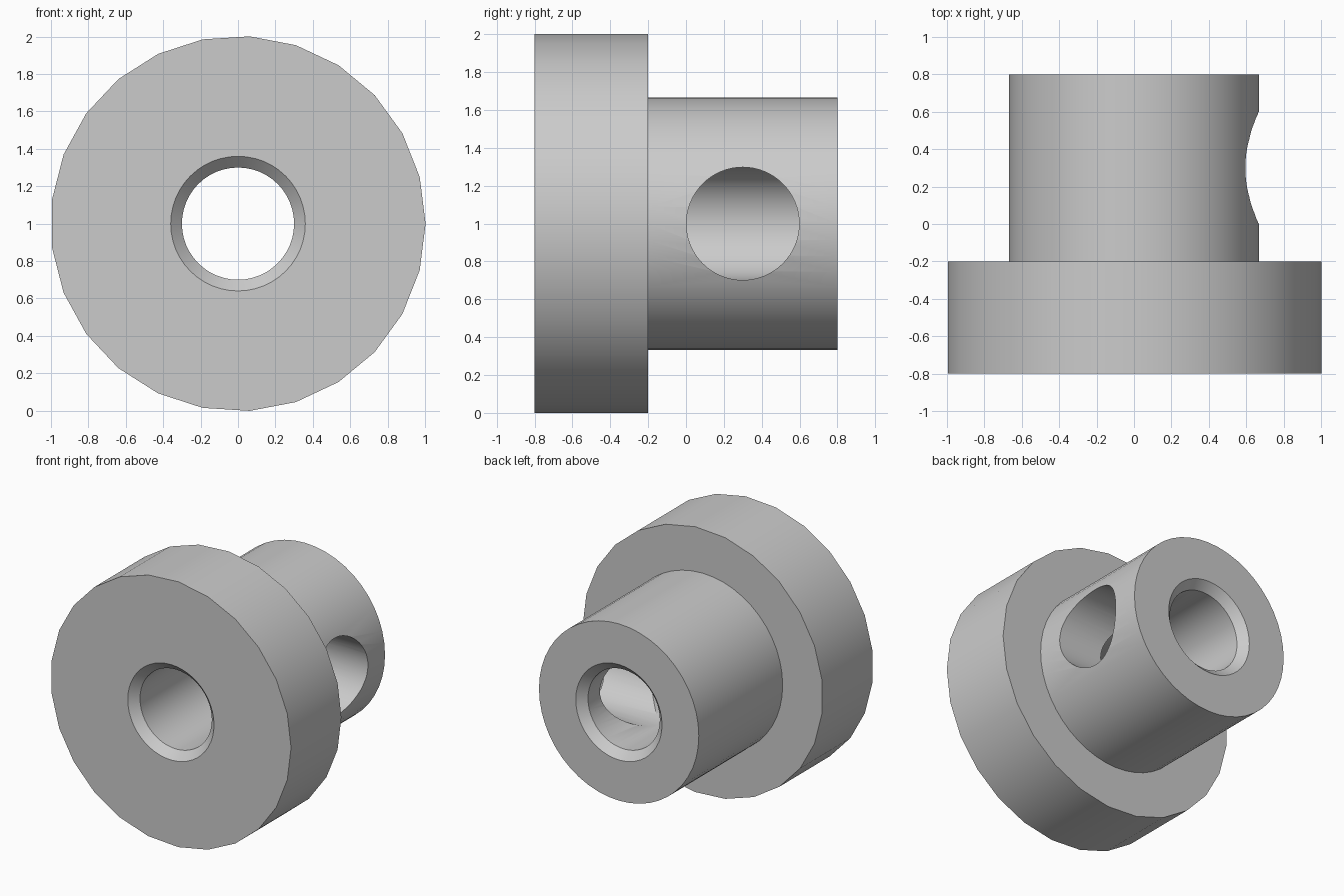
import bpy, bmesh, math
from mathutils import Matrix

cube = bpy.data.objects.get("Cube")
if cube:
    bpy.data.objects.remove(cube, do_unlink=True)

steel = bpy.data.materials.new("plain_grey")
steel.use_nodes = True
grey = (0.6, 0.6, 0.6, 1)
steel.diffuse_color = grey
steel.node_tree.nodes["Principled BSDF"].inputs["Base Color"].default_value = grey

AXIS_HEIGHT = 1.0


def turned(name, profile, sides, axis="y", offset=0.0):
    """Solid of revolution; profile is (position along axis, radius)."""
    bm = bmesh.new()
    rings = []
    for t, r in profile:
        ring = []
        for i in range(sides):
            a = math.tau * i / sides
            u, v = r * math.cos(a), r * math.sin(a)
            co = (u, t, v) if axis == "y" else (t, u + offset, v)
            ring.append(bm.verts.new(co))
        rings.append(ring)
    for low, high in zip(rings, rings[1:]):
        for i in range(sides):
            j = (i + 1) % sides
            bm.faces.new((low[i], low[j], high[j], high[i]))
    bm.faces.new(rings[0])
    bm.faces.new(rings[-1])
    bmesh.ops.recalc_face_normals(bm, faces=bm.faces)
    bmesh.ops.transform(bm, matrix=Matrix.Translation((0, 0, AXIS_HEIGHT)), verts=bm.verts)
    mesh = bpy.data.meshes.new(name)
    bm.to_mesh(mesh)
    bm.free()
    mesh.materials.append(steel)
    obj = bpy.data.objects.new(name, mesh)
    bpy.context.collection.objects.link(obj)
    return obj


def combine(target, tool, operation):
    """Apply a boolean and discard the tool."""
    bpy.context.view_layer.objects.active = target
    mod = target.modifiers.new(operation, "BOOLEAN")
    mod.operation, mod.object, mod.solver = operation, tool, "EXACT"
    bpy.ops.object.modifier_apply(modifier=mod.name)
    bpy.data.objects.remove(tool, do_unlink=True)


# Wide flange at the front, narrower sleeve behind it
bushing = turned("flanged_bushing", [(-0.8, 1.003), (-0.2, 1.003)], 25)
combine(bushing, turned("sleeve", [(-0.5, 0.667), (0.8, 0.667)], 48), "UNION")

# Through bore, chamfered at both ends
bore = [(-0.82, 0.38), (-0.74, 0.3), (0.74, 0.3), (0.82, 0.38)]
combine(bushing, turned("bore", bore, 48), "DIFFERENCE")

# Round side port through one wall of the sleeve into the bore
combine(bushing, turned("side_port", [(0, 0.298), (1, 0.298)], 64, "x", 0.3), "DIFFERENCE")

bpy.ops.object.select_all(action="DESELECT")
bushing.select_set(True)
bpy.context.view_layer.objects.active = bushing
bpy.ops.object.shade_smooth_by_angle(angle=math.radians(30))
